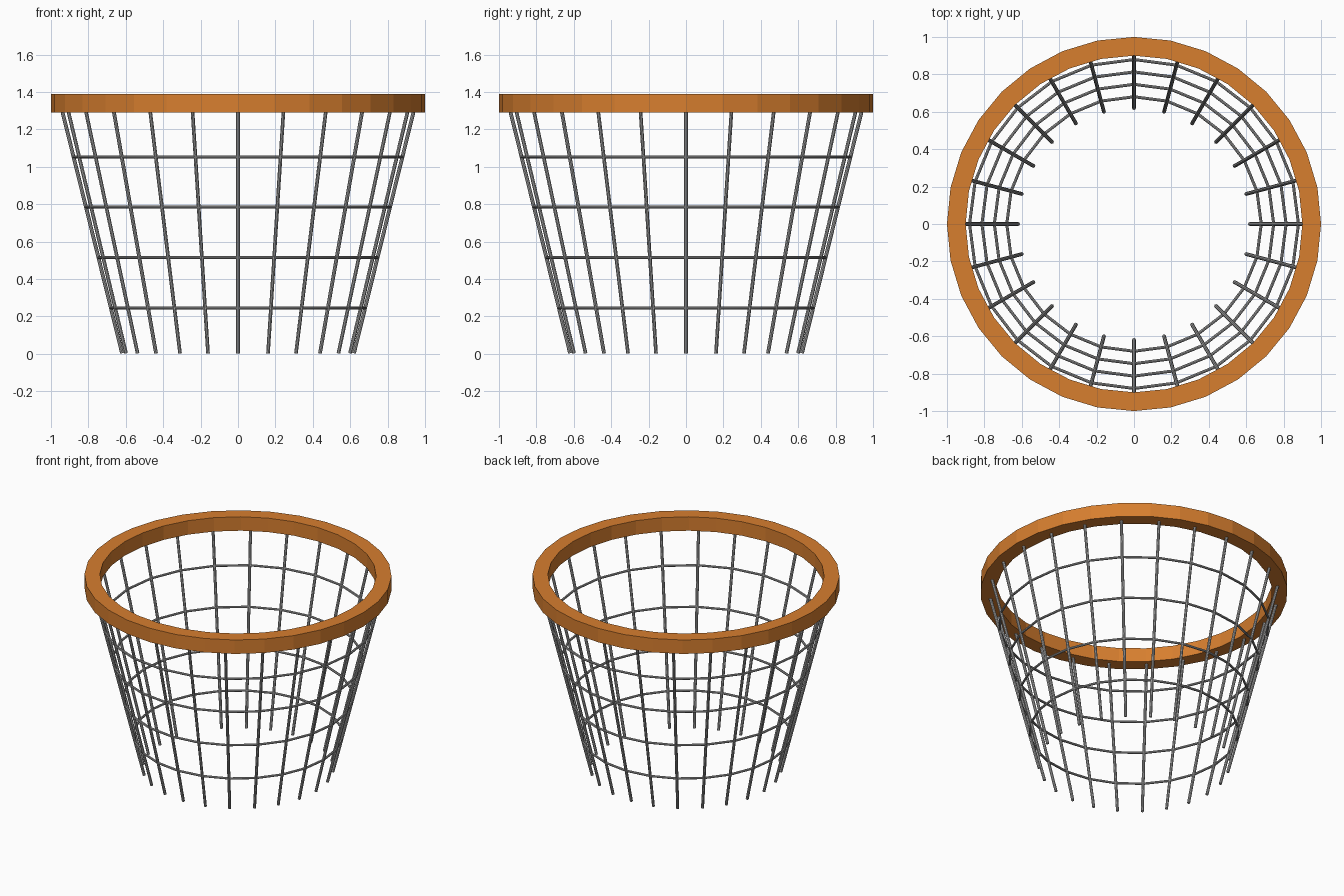
import bpy, bmesh
from math import cos, sin, tau
from mathutils import Vector

cube = bpy.data.objects.get("Cube")
if cube:
    bpy.data.objects.remove(cube, do_unlink=True)


def material(name, color):
    mat = bpy.data.materials.new(name)
    mat.use_nodes = True
    mat.diffuse_color = color
    mat.node_tree.nodes["Principled BSDF"].inputs["Base Color"].default_value = color
    return mat


orange = material("orange_rim", (0.68, 0.21, 0.028, 1))
steel = material("grey_wire", (0.42, 0.42, 0.42, 1))

RODS = 24
BOTTOM_R, TOP_R, TOP_Z = 0.62, 0.95, 1.34


def radius_at(z):
    return BOTTOM_R + (TOP_R - BOTTOM_R) * z / TOP_Z


def finish(name, bm, mat, smooth=False):
    bmesh.ops.recalc_face_normals(bm, faces=bm.faces)
    mesh = bpy.data.meshes.new(name)
    bm.to_mesh(mesh)
    bm.free()
    mesh.materials.append(mat)
    obj = bpy.data.objects.new(name, mesh)
    bpy.context.collection.objects.link(obj)
    if smooth:
        bpy.ops.object.select_all(action="DESELECT")
        obj.select_set(True)
        bpy.context.view_layer.objects.active = obj
        bpy.ops.object.shade_smooth_by_angle()
    return obj


def lathe(name, profile, sides, mat, smooth=False):
    """Sweep a closed (radius, height) profile around the z axis."""
    bm = bmesh.new()
    loops = []
    for i in range(sides):
        a = tau * i / sides
        loops.append([bm.verts.new((r * cos(a), r * sin(a), z)) for r, z in profile])
    n = len(profile)
    for i in range(sides):
        here, there = loops[i], loops[(i + 1) % sides]
        for j in range(n):
            k = (j + 1) % n
            bm.faces.new((here[j], there[j], there[k], here[k]))
    return finish(name, bm, mat, smooth)


# Flat rectangular rim
lathe("rim", [(0.9, 1.29), (1, 1.29), (1, 1.39), (0.9, 1.39)], 32, orange)

# Horizontal wire hoops
WIRE = 0.008
for i, z in enumerate((0.245, 0.515, 0.785, 1.053)):
    section = [(radius_at(z) + WIRE * cos(tau * j / 8), z + WIRE * sin(tau * j / 8))
               for j in range(8)]
    lathe(f"wire_hoop_{i + 1}", section, RODS, steel, True)

# Slanted upright rods, sunk into the rim
for i in range(RODS):
    a = tau * i / RODS
    out = Vector((cos(a), sin(a), 0))
    foot = out * BOTTOM_R + Vector((0, 0, 0.003))
    top = out * TOP_R + Vector((0, 0, TOP_Z))
    axis = top - foot
    bm = bmesh.new()
    bmesh.ops.create_cone(bm, cap_ends=True, segments=8, radius1=0.01, radius2=0.01,
                          depth=axis.length)
    bm.transform(axis.to_track_quat("Z", "Y").to_matrix().to_4x4())
    bmesh.ops.translate(bm, verts=bm.verts, vec=(foot + top) / 2)
    finish(f"upright_rod_{i + 1}", bm, steel, True)
